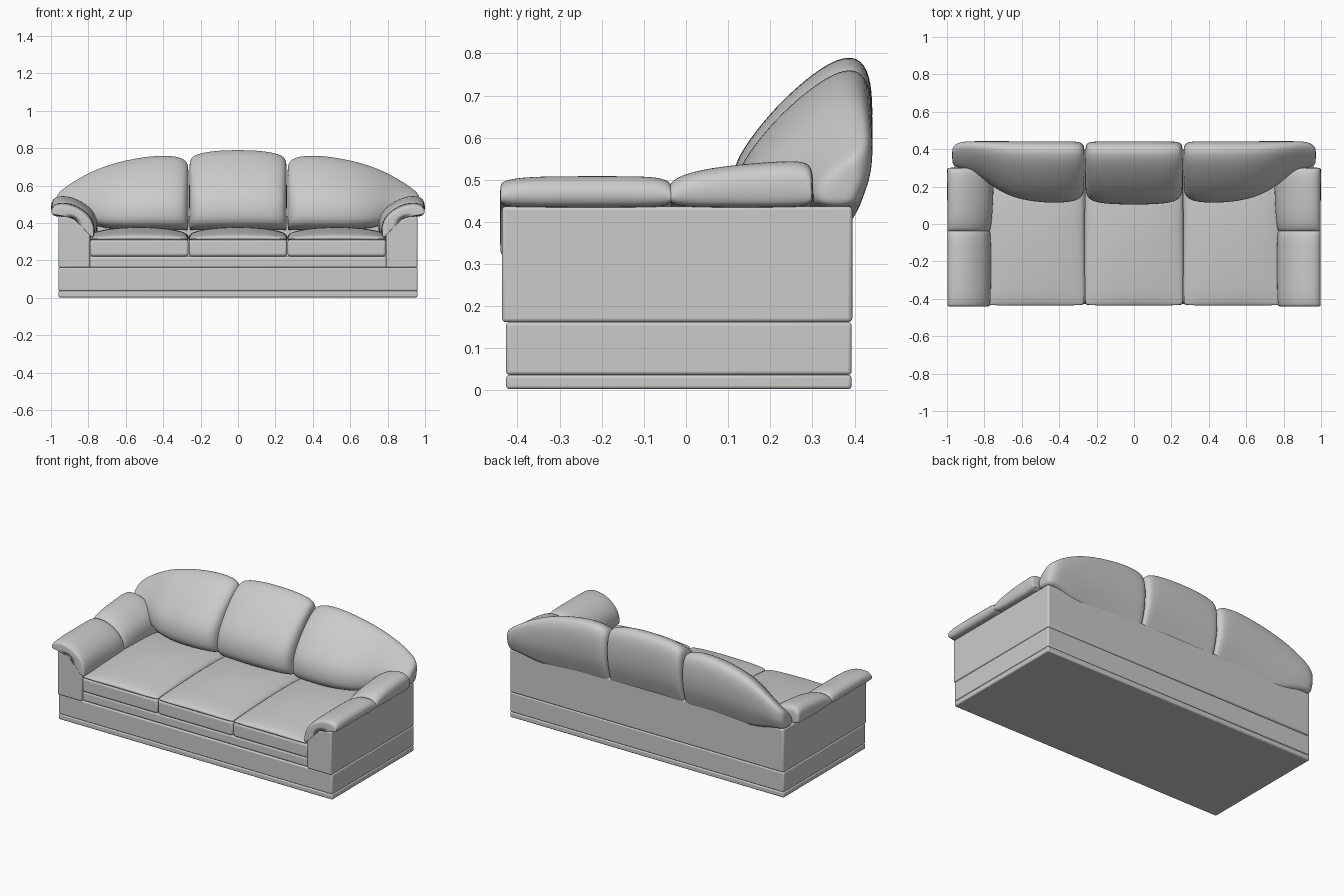
import bpy, bmesh
from mathutils import Vector


def finish(name, bm, mirror=False, bevel=0, subsurf=0):
    bmesh.ops.recalc_face_normals(bm, faces=bm.faces)
    mesh = bpy.data.meshes.new(name)
    bm.to_mesh(mesh)
    bm.free()
    ob = bpy.data.objects.new(name, mesh)
    bpy.context.collection.objects.link(ob)
    if bevel:
        m = ob.modifiers.new("soft_edges", 'BEVEL')
        m.width, m.segments, m.limit_method = bevel, 3, 'ANGLE'
    if mirror:
        ob.modifiers.new("mirror", 'MIRROR').use_mirror_merge = False
    if subsurf:
        m = ob.modifiers.new("smooth", 'SUBSURF')
        m.levels = m.render_levels = subsurf
    bpy.ops.object.select_all(action='DESELECT')
    bpy.context.view_layer.objects.active = ob
    ob.select_set(True)
    if subsurf:
        bpy.ops.object.shade_smooth()
    else:
        bpy.ops.object.shade_smooth_by_angle()
    return ob


def loft(name, rings, **kw):
    """Skin a list of closed rings and cap both ends."""
    bm = bmesh.new()
    vs = [[bm.verts.new(p) for p in r] for r in rings]
    n = len(vs[0])
    for a, b in zip(vs, vs[1:]):
        for i in range(n):
            j = (i + 1) % n
            bm.faces.new((a[i], a[j], b[j], b[i]))
    bm.faces.new(vs[0])
    bm.faces.new(vs[-1])
    return finish(name, bm, **kw)


def box(name, x0, x1, y0, y1, z0, z1, bevel):
    ring = lambda z: [(x0, y0, z), (x1, y0, z), (x1, y1, z), (x0, y1, z)]
    return loft(name, [ring(z0), ring(z1)], bevel=bevel)


# Base: plinth, main box, back panel and front rail
box("plinth", -.96, .96, -.427, .393, .003, .037, .008)
box("base", -.96, .96, -.427, .393, .037, .162, .008)
box("back_panel", -.96, .96, .28, .395, .162, .437, .010)
box("front_rail", -.80, .80, -.422, .30, .160, .222, .012)

# Arm bodies with scooped inner top
ARM = [(.96, .162), (.96, .437), (.91, .435), (.865, .415), (.825, .385),
       (.79, .335), (.79, .162)]
loft("arm_body", [[(x, y, z) for x, z in ARM] for y in (-.437, .392)],
     mirror=True, bevel=.009)

# Arm pads: a crescent cross-section running front to back
OUTER = [(.765, .325), (.764, .38), (.782, .43), (.82, .468), (.87, .497),
         (.92, .51), (.965, .508), (.993, .493), (1.003, .465)]
INNER = [(.79, .32), (.80, .35), (.82, .38), (.845, .405), (.88, .425),
         (.92, .433), (.955, .434), (.982, .437), (.993, .446)]


def pad_ring(y, k, f):
    up, low = [], []
    for o, i in zip(OUTER, INNER):
        i = Vector(i)
        o = i + (Vector(o) - i) * k
        mid = (o + i) / 2
        up.append(mid + (o - mid) * f)
        low.append(mid + (i - mid) * f)
    return [(min(p.x, 1.0), y, p.y) for p in up + low[::-1]]


loft("front_arm_pad", [pad_ring(*s) for s in (
    (-.442, .88, .5), (-.438, .90, .78), (-.42, .93, .95), (-.36, 1, 1),
    (-.2, 1.0, 1), (-.09, 1, 1), (-.05, .95, .92), (-.036, .92, .7), (-.032, .9, .4))],
    mirror=True, subsurf=2)
loft("rear_arm_pad", [pad_ring(*s) for s in (
    (-.041, .9, .4), (-.036, .95, .7), (-.015, 1.05, .92), (.04, 1.22, 1),
    (.12, 1.36, 1), (.22, 1.47, 1), (.275, 1.50, .97), (.295, 1.45, .85), (.303, 1.4, .5))],
    mirror=True, subsurf=2)

# Seat cushions: boxed lower layer and a crowned pillow top
SEAT = [(-.41, .295), (-.432, .312), (-.439, .324), (-.425, .338), (-.36, .352),
        (-.2, .367), (-.05, .378), (.1, .38), (.2, .375), (.3, .36), (.3, .295)]
CROWN = [(-.264, .25, .02), (-.258, .42, .008), (-.24, .62, .002), (-.17, .85, 0), (-.07, 1, 0),
         (.07, 1, 0), (.17, .85, 0), (.24, .62, .002), (.258, .42, .008), (.264, .25, .02)]
for label, cx in (("left", -.528), ("middle", 0), ("right", .528)):
    box("seat_" + label, cx - .263, cx + .263, -.432, .30, .222, .312, .014)
    loft("seat_top_" + label,
         [[(cx + x, y + (d if y < -.3 else 0), .31 + (z - .31) * c) for y, z in SEAT]
          for x, c, d in CROWN], subsurf=2)

# Back cushions: one leaning profile fitted to limits at each station
BACK = [(.12, .36), (.10, .45), (.113, .53), (.15, .592), (.21, .665), (.27, .722),
        (.33, .768), (.385, .79), (.423, .772), (.44, .71), (.44, .61),
        (.425, .52), (.395, .44), (.37, .36)]


def back_ring(x, y0, y1, z0, z1):
    return [(x, y0 + (y - .1) / .34 * (y1 - y0), z0 + (z - .36) / .43 * (z1 - z0))
            for y, z in BACK]


HALF = [(.261, .20, .40, .36, .70), (.257, .16, .425, .36, .74), (.24, .125, .44, .36, .766),
        (.19, .107, .442, .36, .783), (.10, .10, .443, .36, .795)]
loft("back_cushion_middle",
     [back_ring(-x, *r) for x, *r in HALF] + [back_ring(0, .098, .443, .36, .797)]
     + [back_ring(*s) for s in HALF[::-1]], subsurf=2)
loft("back_cushion_side", [back_ring(*s) for s in (
    (.264, .20, .40, .36, .69), (.269, .16, .425, .36, .725), (.29, .128, .44, .36, .75),
    (.34, .112, .443, .36, .765), (.43, .107, .443, .36, .768), (.55, .115, .443, .36, .752),
    (.66, .142, .443, .365, .726), (.74, .185, .443, .375, .698), (.81, .24, .443, .40, .665),
    (.88, .28, .443, .425, .624), (.935, .298, .438, .432, .585), (.962, .308, .42, .437, .56),
    (.973, .33, .40, .45, .535))], mirror=True, subsurf=2)
